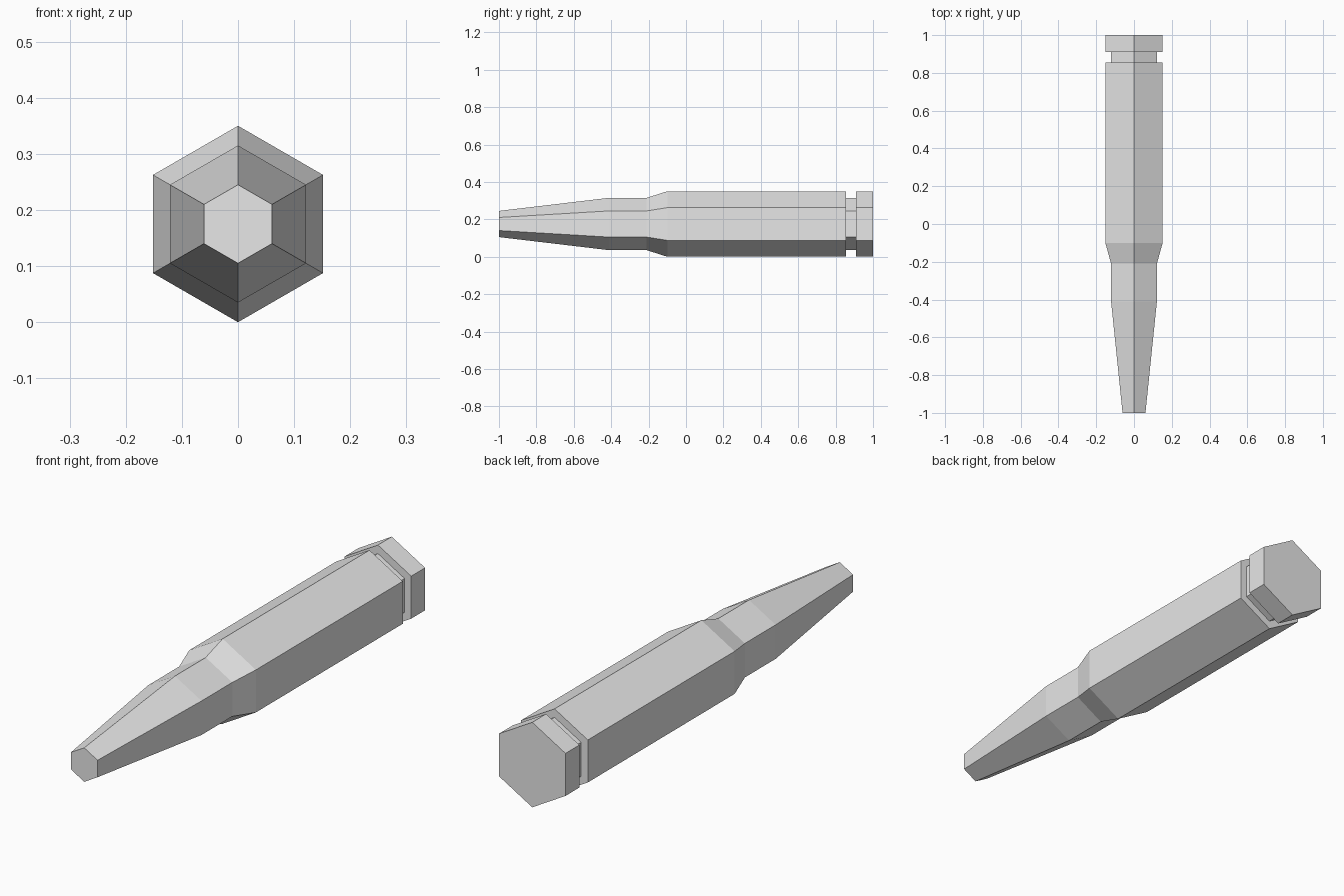
import bpy
import bmesh
from math import cos, sin, tau

cube = bpy.data.objects.get("Cube")
if cube:
    bpy.data.objects.remove(cube, do_unlink=True)

SIDES = 6
RADIUS = 0.175   # body radius, also the height of the axis
NECK = 0.14

grey = bpy.data.materials.new("plain grey")
grey.use_nodes = True
grey.diffuse_color = (0.8, 0.8, 0.8, 1)
grey.node_tree.nodes["Principled BSDF"].inputs["Base Color"].default_value = grey.diffuse_color


def hex_lathe(name, profile, cap_front=False, cap_back=False):
    """Skin six-sided rings along y; profile holds (y, radius) pairs."""
    bm = bmesh.new()
    rings = []
    for y, r in profile:
        angles = [tau * i / SIDES for i in range(SIDES)]
        rings.append([bm.verts.new((r * sin(a), y, RADIUS + r * cos(a))) for a in angles])
    for a, b in zip(rings, rings[1:]):
        for i in range(SIDES):
            j = (i + 1) % SIDES
            bm.faces.new((a[i], a[j], b[j], b[i]))
    if cap_front:
        bm.faces.new(rings[0][::-1])
    if cap_back:
        bm.faces.new(rings[-1])
    # Faces wind inward or outward depending on the ring direction: point them away from the axis
    bm.normal_update()
    for f in bm.faces:
        c = f.calc_center_median()
        y_mid = sum(v.co.y for v in bm.verts) / len(bm.verts)
        outward = c.copy()
        outward.z -= RADIUS
        outward.y = 0
        if outward.length < 1e-4:
            outward.y = c.y - y_mid
        if abs(f.normal.y) < 0.99 and f.normal.dot(outward) < 0:
            f.normal_flip()
        elif abs(f.normal.y) >= 0.99 and outward.length and abs(outward.y) > 0:
            if f.normal.dot(outward) < 0:
                f.normal_flip()
    bmesh.ops.recalc_face_normals(bm, faces=bm.faces[:])
    mesh = bpy.data.meshes.new(name)
    bm.to_mesh(mesh)
    bm.free()
    mesh.materials.append(grey)
    obj = bpy.data.objects.new(name, mesh)
    bpy.context.collection.objects.link(obj)
    return obj


# Tapered tip with a flat nose
hex_lathe("tapered_tip", [(-1, 0.07), (-0.41, NECK)], cap_front=True)

# Neck, sloped shoulder and long straight body
hex_lathe("body", [(-0.41, NECK), (-0.21, NECK), (-0.1, RADIUS), (0.855, RADIUS), (0.855, NECK)])

# Groove and closed rim at the back
hex_lathe("grooved_rim", [(0.855, NECK), (0.91, NECK), (0.91, RADIUS), (1, RADIUS)], cap_back=True)
